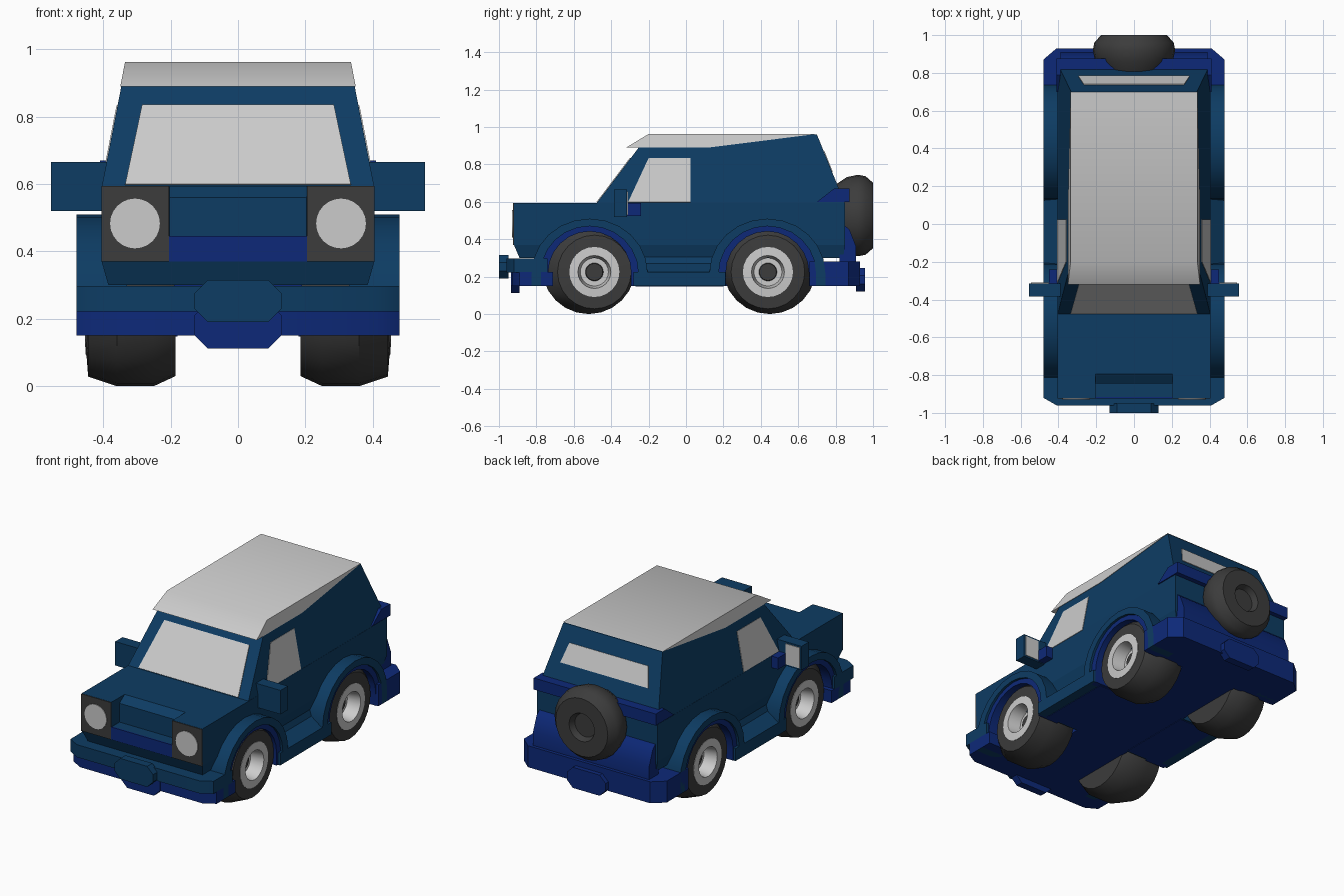
import bpy, bmesh
from math import sin, cos, pi, radians

if "Cube" in bpy.data.objects:
    bpy.data.objects.remove(bpy.data.objects["Cube"])


def material(name, r, g, b):
    m = bpy.data.materials.new(name)
    m.diffuse_color = (r, g, b, 1)
    m.use_nodes = True
    m.node_tree.nodes["Principled BSDF"].inputs["Base Color"].default_value = m.diffuse_color
    return m


TEAL = material("teal_paint", 0.004, 0.045, 0.125)
BLUE = material("blue_trim", 0.004, 0.022, 0.19)
DARK = material("dark_rubber", 0.045, 0.045, 0.045)


def loft(name, loops, mat=None, mirror=False, smooth=True):
    """Bridge equal-length loops of points and cap both ends."""
    bm = bmesh.new()
    rows = [[bm.verts.new(p) for p in loop] for loop in loops]
    n = len(rows[0])
    for a, b in zip(rows, rows[1:]):
        for i in range(n):
            j = (i + 1) % n
            bm.faces.new((a[i], a[j], b[j], b[i]))
    bm.faces.new(rows[0][::-1])
    bm.faces.new(rows[-1])
    bmesh.ops.recalc_face_normals(bm, faces=bm.faces)
    me = bpy.data.meshes.new(name)
    bm.to_mesh(me)
    bm.free()
    if smooth:
        me.shade_smooth()
        me.set_sharp_from_angle(angle=radians(35))
    ob = bpy.data.objects.new(name, me)
    bpy.context.collection.objects.link(ob)
    if mat:
        me.materials.append(mat)
    if mirror:
        ob.modifiers.new("Mirror", 'MIRROR')
    return ob


PLACE = {'x': lambda u, v, d: (d, u, v),
         'y': lambda u, v, d: (u, d, v),
         'z': lambda u, v, d: (u, v, d)}


def prism(name, pts, axis, lo, hi, mat=None, mirror=False):
    return loft(name, [[PLACE[axis](u, v, d) for u, v in pts] for d in (lo, hi)], mat, mirror)


def box(name, x, y, z, mat=None, mirror=False):
    pts = [(x[0], y[0]), (x[1], y[0]), (x[1], y[1]), (x[0], y[1])]
    return prism(name, pts, 'z', z[0], z[1], mat, mirror)


def arc(cu, cv, r, a0, a1, n, rv=None):
    rv = rv or r
    return [(cu + r * cos(a0 + (a1 - a0) * i / n), cv + rv * sin(a0 + (a1 - a0) * i / n))
            for i in range(n + 1)]


def lathe(name, rings, axis, mat=None, mirror=False, sides=24):
    """Rings are (distance along axis, radius, centre u, centre v)."""
    return loft(name, [[PLACE[axis](u, v, d) for u, v in arc(cu, cv, r, 0, 2 * pi, sides)[:-1]]
                       for d, r, cu, cv in rings], mat, mirror)


def half_width(z):
    return 0.405 - 0.072 * (z - 0.59) / 0.37


# Main body with recessed grille
def body_loop(z, x, front, back, notch):
    return [(-x, front, z), (-.205, front, z), (-.204, notch, z), (.204, notch, z),
            (.205, front, z), (x, front, z), (x, back, z), (-x, back, z)]


loft("body", [body_loop(.30, .385, -.89, .84, -.89),
              body_loop(.37, .405, -.92, .85, -.92),
              body_loop(.445, .405, -.92, .85, -.92),
              body_loop(.446, .405, -.92, .85, -.845),
              body_loop(.56, .405, -.92, .85, -.845),
              body_loop(.595, .405, -.92, .85, -.795)], TEAL, smooth=False)
box("grille_bar", (-.205, .205), (-.924, -.915), (.37, .446), BLUE)

# Cabin and roof cap
loft("cabin", [[(-w, f, z), (w, f, z), (w, b, z), (-w, b, z)]
               for w, f, b, z in ((.405, -.48, .85, .59), (.333, -.20, .70, .96))], TEAL)
roof = [(-.32, .89), (-.20, .963), (.70, .963), (.12, .89)]
loft("roof", [[(s * (half_width(z) + .003), y, z) for y, z in roof] for s in (-1, 1)])


# Windows as thin panels just proud of the cabin
def panel(name, pts, offset, mirror=False):
    loft(name, [[(x + k * offset[0], y + k * offset[1], z + k * offset[2]) for x, y, z in pts]
                for k in (-1, 1)], None, mirror)


def shield_y(z):
    return -.48 + .28 * (z - .59) / .37


def tail_y(z):
    return .85 - .15 * (z - .59) / .37


panel("windscreen", [(s * w, shield_y(z), z) for s, w, z in
                     ((-1, .335, .597), (1, .335, .597), (1, .285, .833), (-1, .285, .833))],
      (0, -.003, .003))
panel("rear_window", [(s * w, tail_y(z), z) for s, w, z in
                      ((-1, .295, .76), (1, .295, .76), (1, .265, .87), (-1, .265, .87))],
      (0, .004, .001))
panel("side_window", [(half_width(z), y, z) for y, z in
                      ((-.31, .597), (.025, .597), (.025, .833), (-.20, .833))],
      (.003, 0, .001), True)

# Headlights
box("headlight_housing", (.205, .405), (-.925, -.915), (.37, .594), DARK, True)
lathe("headlight", [(-.915, .074, .306, .483), (-.929, .074, .306, .483)], 'y', None, True)

# Door mirrors
box("mirror_shell", (.385, .555), (-.385, -.315), (.52, .665), TEAL, True)
box("mirror_glass", (.45, .545), (-.32, -.311), (.53, .655), None, True)
box("mirror_arm", (.38, .45), (-.32, -.24), (.525, .595), BLUE, True)

# Wheels, arches and lips
for tag, tyre_y, hub_y, arch_y in (("front", -.52, -.49, -.515), ("rear", .447, .438, .435)):
    t, h = (tyre_y, .25), (hub_y, .225)
    lathe(tag + "_tyre", [(.185, .215, tyre_y, .245), (.25, .25, *t), (.36, .25, *t),
                          (.445, .197, *h), (.45, .133, *h), (.36, .133, *h)], 'x', DARK, True)
    lathe(tag + "_wheel_rim", [(.35, .134, *h), (.452, .134, *h), (.455, .088, *h),
                               (.375, .075, *h)], 'x', None, True)
    lathe(tag + "_wheel_hub", [(.37, .05, *h), (.385, .045, *h)], 'x', DARK, True)
    outer = arc(arch_y, .22, .31, 0, pi, 12, .29)
    middle = arc(arch_y, .22, .26, 0, pi, 12, .25)
    inner = arc(arch_y, .22, .222, 0, pi, 12)

    def ring(a, b):
        return ([(a[0][0], .15)] + a + [(a[-1][0], .15), (b[-1][0], .15)]
                + b[::-1] + [(b[0][0], .15)])
    prism(tag + "_wheel_arch", ring(outer, middle), 'x', .33, .48, TEAL, True)
    prism(tag + "_arch_lip", ring(middle, inner), 'x', .33, .465, BLUE, True)

# Sills and floor
box("sill", (.18, .48), (-.28, .21), (.15, .225), TEAL, True)
prism("sill_slope", [(.48, .22), (.40, .27), (.38, .32), (.18, .32), (.18, .22)],
      'y', -.22, .15, TEAL, True)
box("floor", (-.19, .19), (-.75, .72), (.15, .32), BLUE)
box("floor_side", (.18, .42), (-.27, .20), (.147, .16), BLUE, True)


# Bumpers with chamfered corners, seen in plan
def bumper(name, inside, corner, end, z0, z1, mat):
    prism(name, [(-.48, inside), (-.48, corner), (-.41, end),
                 (.41, end), (.48, corner), (.48, inside)], 'z', z0, z1, mat)


bumper("front_bumper_lower", -.71, -.89, -.93, .15, .225, BLUE)
bumper("front_bumper_upper", -.74, -.92, -.96, .222, .298, TEAL)
bumper("rear_bumper", .66, .87, .93, .15, .28, BLUE)


# Eight-sided plates on the bumpers
def plate(name, z0, z1, y0, y1, mat):
    c = .04
    pts = [(-.13 + c, z0), (.13 - c, z0), (.13, z0 + c), (.13, z1 - c),
           (.13 - c, z1), (-.13 + c, z1), (-.13, z1 - c), (-.13, z0 + c)]
    prism(name, pts, 'y', y0, y1, mat)


plate("front_plate", .19, .315, -1.0, -.95, TEAL)
plate("front_tow_plate", .112, .25, -.935, -.89, BLUE)
plate("rear_plate", .12, .245, .91, .957, BLUE)

# Tail mouldings
prism("tail_step", [(.82, .50), (.875, .45), (.91, .36), (.91, .27), (.82, .27)],
      'x', -.39, .39, BLUE)
prism("tail_strip", [(.70, .60), (.79, .67), (.875, .67), (.875, .60)], 'x', -.41, .41, BLUE)

# Spare wheel
s = (0, .527)
lathe("spare_wheel", [(.80, .165, *s), (.86, .205, *s), (.92, .218, *s), (.96, .21, *s),
                      (1.0, .175, *s), (1.0, .085, *s), (.965, .07, *s)], 'y', DARK)
